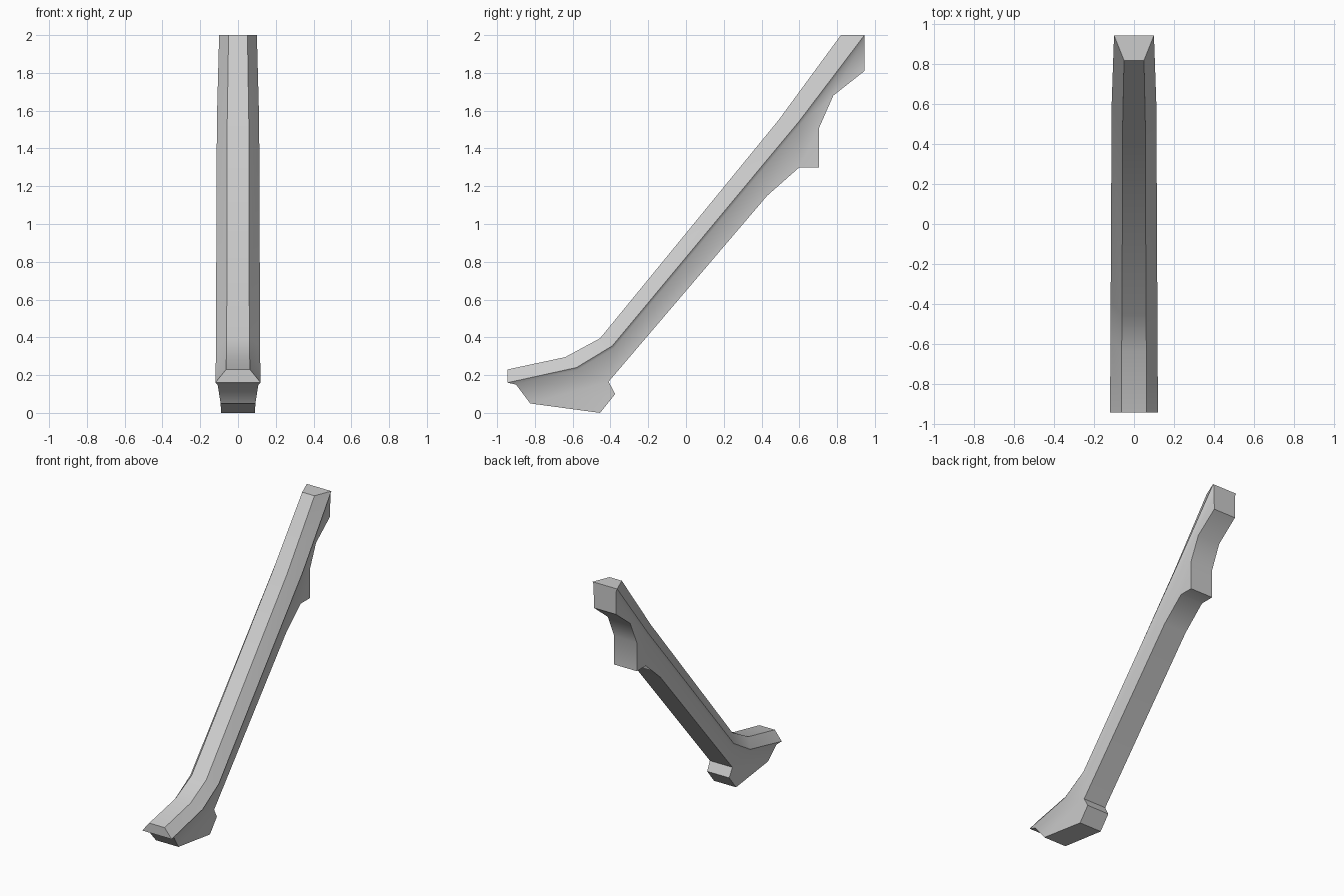
import bpy, bmesh, math

cube = bpy.data.objects.get("Cube")
if cube:
    bpy.data.objects.remove(cube, do_unlink=True)

grey = bpy.data.materials.new("plain_grey")
grey.use_nodes = True
colour = (0.6, 0.6, 0.6, 1)
grey.diffuse_color = colour
grey.node_tree.nodes["Principled BSDF"].inputs["Base Color"].default_value = colour

# Rails along the strut: (half width, y, z)
crest = [(.063, -.945, .23), (.062, -.64, .295), (.06, -.455, .395),
         (.057, .49, 1.55), (.05, .82, 2)]
lip = [(.12, -.945, .16), (.118, -.58, .24), (.117, -.39, .355),
       (.112, .6, 1.545), (.1, .945, 2)]
shoulder = [(.108, -.9, .15), (.106, -.575, .228), (.105, -.382, .343),
            (.1, .607, 1.53), (.092, .945, 1.98)]
# Underside outline, from the toe round the heel and up to the back bracket
under = [(.092, -.825, .05), (.09, -.455, 0), (.09, -.375, .1), (.092, -.41, .165),
         (.092, .43, 1.15), (.092, .6, 1.3), (.092, .705, 1.3), (.092, .705, 1.51),
         (.091, .78, 1.68), (.09, .945, 1.81)]

bm = bmesh.new()


def rail(points):
    """Make the mirrored pair of vertex rows for one rail."""
    return [[bm.verts.new((s * w, y, z)) for w, y, z in points] for s in (-1, 1)]


def strip(a, b):
    for i in range(len(a) - 1):
        bm.faces.new((a[i], a[i + 1], b[i + 1], b[i]))


C, L, S, U = (rail(p) for p in (crest, lip, shoulder, under))

# Top band, and underside band closed at the toe
strip(*C)
strip([S[0][0]] + U[0], [S[1][0]] + U[1])

# End caps: bevelled crest end, lip edge
for end in (0, -1):
    for a, b in ((C, L), (L, S)):
        bm.faces.new((a[0][end], a[1][end], b[1][end], b[0][end]))
bm.faces.new((S[0][-1], S[1][-1], U[1][-1], U[0][-1]))

# Each side: bevel, lip ledge, then the side panel
for c, l, s, u in zip(C, L, S, U):
    strip(c, l)
    strip(l, s)
    panel = [(s[0], u[0], u[3]), (u[0], u[1], u[2], u[3]),
             (s[0], u[3], s[1]), (s[1], u[3], s[2]),
             (s[2], u[3], u[4], s[3]), (s[3], u[4], u[5]),
             (s[3], u[5], u[7]), (u[5], u[6], u[7]),
             (s[3], u[7], u[8]), (s[3], u[8], s[4]), (u[8], u[9], s[4])]
    for face in panel:
        bm.faces.new(face)

bmesh.ops.recalc_face_normals(bm, faces=bm.faces[:])
mesh = bpy.data.meshes.new("support_strut")
bm.to_mesh(mesh)
bm.free()
mesh.materials.append(grey)
strut = bpy.data.objects.new("support_strut", mesh)
bpy.context.collection.objects.link(strut)

# Soft bends along the length, crisp long edges
bpy.ops.object.select_all(action="DESELECT")
strut.select_set(True)
bpy.context.view_layer.objects.active = strut
bpy.ops.object.shade_smooth_by_angle(angle=math.radians(44))
